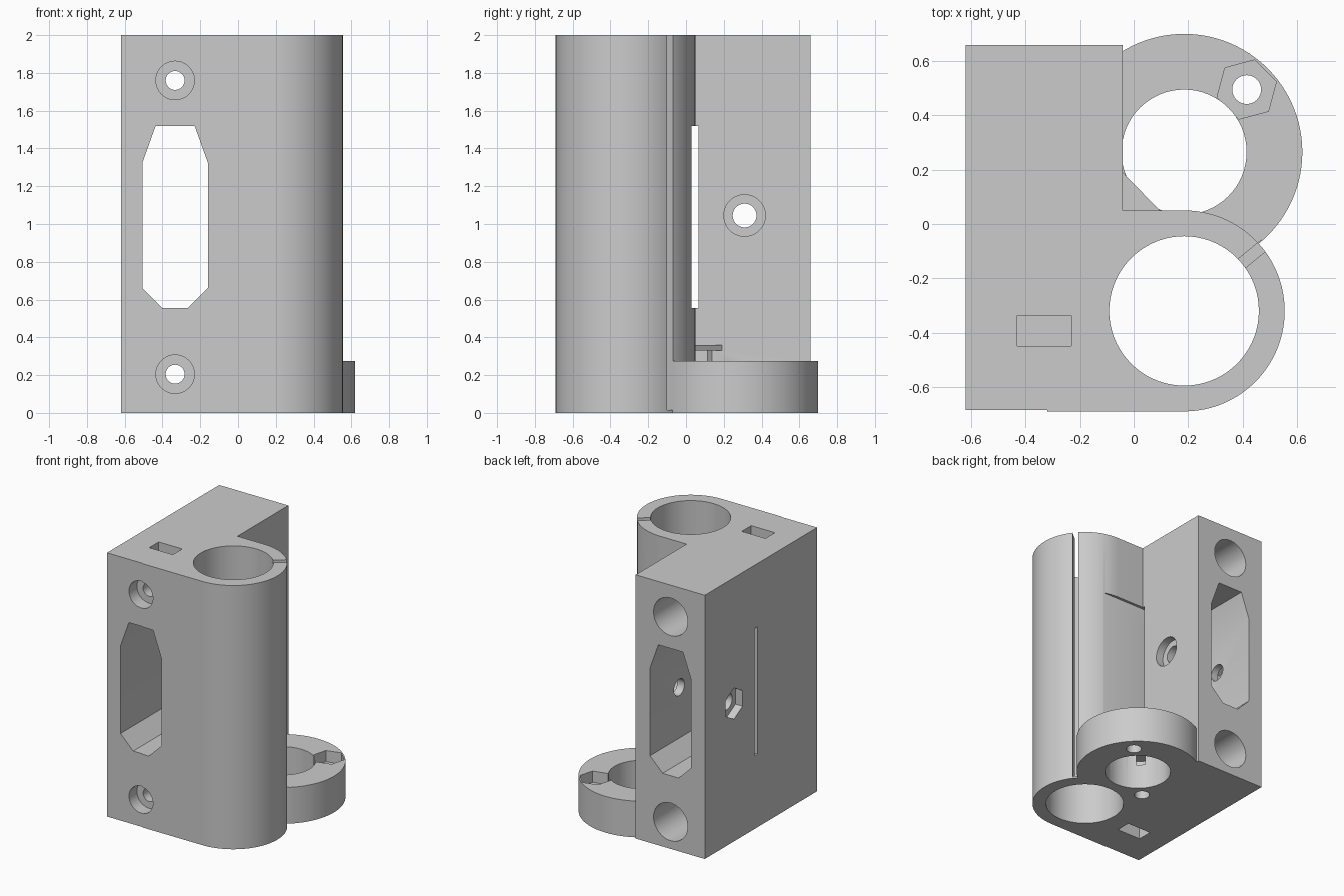
import bpy
import bmesh
from math import radians, cos, sin, pi
from mathutils import Matrix, Vector

cube = bpy.data.objects.get("Cube")
if cube:
    bpy.data.objects.remove(cube, do_unlink=True)

grey = bpy.data.materials.new("plain grey")
grey.use_nodes = True
GREY = (0.6, 0.6, 0.6, 1)
grey.diffuse_color = GREY
grey.node_tree.nodes["Principled BSDF"].inputs["Base Color"].default_value = GREY


def finish(name, bm):
    bmesh.ops.recalc_face_normals(bm, faces=bm.faces)
    mesh = bpy.data.meshes.new(name)
    bm.to_mesh(mesh)
    bm.free()
    mesh.materials.append(grey)
    ob = bpy.data.objects.new(name, mesh)
    bpy.context.collection.objects.link(ob)
    return ob


def prism(name, profile, axis, lo, hi):
    """Extrude a 2D profile along an axis: x uses (y, z), y uses (x, z), z uses (x, y)."""
    place = {"x": lambda a, b, t: (t, a, b),
             "y": lambda a, b, t: (a, t, b),
             "z": lambda a, b, t: (a, b, t)}[axis]
    bm = bmesh.new()
    face = bm.faces.new([bm.verts.new(place(a, b, lo)) for a, b in profile])
    out = bmesh.ops.extrude_face_region(bm, geom=[face])
    move = Vector(place(0, 0, hi - lo))
    bmesh.ops.translate(bm, vec=move, verts=[v for v in out["geom"] if isinstance(v, bmesh.types.BMVert)])
    return finish(name, bm)


def circle(cx, cy, r, sides=48, turn=0):
    return [(cx + r * cos(turn + 2 * pi * i / sides), cy + r * sin(turn + 2 * pi * i / sides))
            for i in range(sides)]


def rect(x0, x1, y0, y1):
    return [(x0, y0), (x1, y0), (x1, y1), (x0, y1)]


def combine(body, tool, operation):
    mod = body.modifiers.new(operation.lower(), "BOOLEAN")
    mod.operation = operation
    mod.solver = "EXACT"
    mod.object = tool
    bpy.context.view_layer.objects.active = body
    bpy.ops.object.modifier_apply(modifier=mod.name)
    bpy.data.objects.remove(tool, do_unlink=True)


def add(name, *args):
    combine(body, prism(name, *args), "UNION")


def cut(name, *args):
    combine(body, prism(name, *args), "DIFFERENCE")


TUBE = (0.185, -0.32)
RING = (0.185, 0.265)
BOLT_X = -0.333

# Rod block
body = prism("carriage_end", rect(-0.62, -0.04, -0.685, 0.66), "z", 0, 2)

# Bearing housing: rounded on the outside, straight where it meets the block
arc = [(TUBE[0] + 0.37 * cos(radians(a)), TUBE[1] + 0.37 * sin(radians(a))) for a in range(-90, 91, 4)]
add("bearing_housing", [(-0.32, -0.69)] + arc + [(-0.32, 0.05)], "z", 0, 2)

# Foot ring and the small corner gusset above it
add("foot_ring", circle(*RING, 0.435, 96), "z", 0, 0.275)
add("corner_gusset", [(-0.06, 0.03), (0.115, 0.03), (-0.06, 0.21)], "z", 0.33, 0.36)

# Bearing bore and ring opening
cut("bearing_bore", circle(*TUBE, 0.275, 72), "z", -0.1, 2.1)
cut("ring_opening", circle(*RING, 0.23, 64), "z", -0.1, 0.29)

# Clamping slit in the housing wall, closed by a thin skin at the foot
slit_dir = Matrix.Rotation(radians(39.5), 2)
slit = [Vector(TUBE) + slit_dir @ Vector(p) for p in rect(0.24, 0.385, -0.021, 0.021)]
cut("clamp_slit", slit, "z", 0.015, 2.1)

# Belt tunnel with chamfered corners
half = [(0.103, 1.52), (0.173, 1.325), (0.173, 0.66), (0.067, 0.555)]
tunnel = [(BOLT_X + x, z) for x, z in half] + [(BOLT_X - x, z) for x, z in reversed(half)]
cut("belt_tunnel", tunnel, "y", -0.8, 0.8)

# Narrow vertical slot across the block
cut("tie_slot", rect(0.03, 0.067, 0.555, 1.52), "x", -0.8, 0.5)

# Rod sockets, tension screws and their nut pockets
for z, end in ((1.76, 2.1), (0.205, -0.1)):
    cut("rod_socket", circle(BOLT_X, z, 0.143), "y", -0.26, 0.8)
    cut("screw_hole", circle(BOLT_X, z, 0.05, 32), "y", -0.8, 0)
    cut("screw_head_recess", circle(BOLT_X, z, 0.102), "y", -0.8, -0.59)
    inner = z - 0.1 if end > z else z + 0.1
    cut("nut_pocket", rect(-0.43, -0.232, -0.45, -0.337), "z", min(inner, end), max(inner, end))

# Idler axle hole: round recess on one side, hexagonal nut trap on the other
cut("axle_hole", circle(0.31, 1.045, 0.063, 32), "x", -0.8, 0.2)
cut("axle_recess", circle(0.31, 1.045, 0.11), "x", -0.1, 0.2)
cut("axle_nut_trap", circle(0.31, 1.045, 0.118, 6, pi / 2), "x", -0.8, -0.56)

# Two screws of the lead screw nut on opposite sides of the ring
for side, top in ((1, 0.4), (-1, 0.33)):
    x, y = RING[0] + side * 0.23, RING[1] + side * 0.23
    cut("ring_screw_hole", circle(x, y, 0.053, 32), "z", -0.1, 0.25)
    cut("ring_nut_trap", circle(x, y, 0.113, 6, radians(15)), "z", 0.19, top)

# Smooth the round walls, keep the edges sharp
bpy.ops.object.select_all(action="DESELECT")
body.select_set(True)
bpy.context.view_layer.objects.active = body
bpy.ops.object.shade_smooth_by_angle(angle=radians(25))
